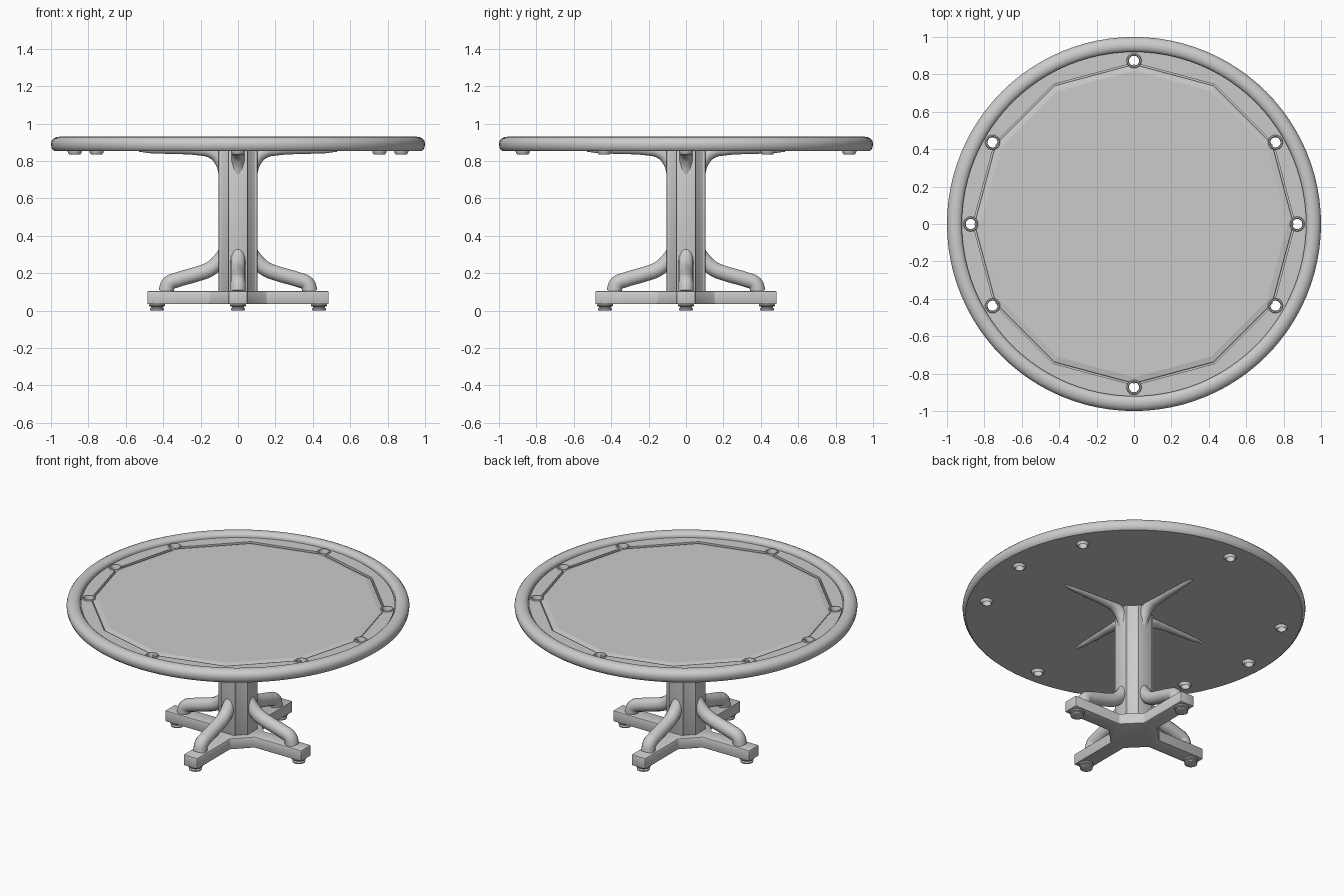
import bpy, bmesh, math
from mathutils import Vector

if "Cube" in bpy.data.objects:
    bpy.data.objects.remove(bpy.data.objects["Cube"])

CUPS = [math.radians(a) for a in (0, 30, 90, 150, 180, 210, 270, 330)]
CUP_R = 0.873


def finish(name, bm, angle=35, smooth=True):
    bmesh.ops.recalc_face_normals(bm, faces=bm.faces)
    me = bpy.data.meshes.new(name)
    bm.to_mesh(me)
    bm.free()
    ob = bpy.data.objects.new(name, me)
    bpy.context.collection.objects.link(ob)
    if smooth:
        smooth_by_angle(ob, angle)
    return ob


def smooth_by_angle(ob, angle=35):
    bpy.ops.object.select_all(action='DESELECT')
    ob.select_set(True)
    bpy.context.view_layer.objects.active = ob
    bpy.ops.object.shade_smooth_by_angle(angle=math.radians(angle))


def lathe(name, profile, segs, closed=False, smooth=True):
    """Revolve (radius, z) points round z; open profiles get flat end caps."""
    bm = bmesh.new()
    rings = [[bm.verts.new((r * math.cos(2 * math.pi * i / segs),
                            r * math.sin(2 * math.pi * i / segs), z)) for i in range(segs)]
             for r, z in profile]
    pairs = list(zip(rings, rings[1:])) + ([(rings[-1], rings[0])] if closed else [])
    for a, b in pairs:
        for i in range(segs):
            j = (i + 1) % segs
            bm.faces.new((a[i], a[j], b[j], b[i]))
    if not closed:
        bm.faces.new(rings[0])
        bm.faces.new(rings[-1])
    return finish(name, bm, smooth=smooth)


def cross_prism(name, quarter, z0, z1, bevel):
    """Extrude an outline made from one quarter repeated four times."""
    bm = bmesh.new()
    pts = []
    q = quarter
    for _ in range(4):
        pts += q
        q = [(-y, x) for x, y in q]
    face = bm.faces.new([bm.verts.new((x, y, z0)) for x, y in pts])
    top = bmesh.ops.extrude_face_region(bm, geom=[face])['geom']
    bmesh.ops.translate(bm, vec=(0, 0, z1 - z0),
                        verts=[v for v in top if isinstance(v, bmesh.types.BMVert)])
    if bevel:
        bmesh.ops.bevel(bm, geom=bm.edges[:], offset=bevel, segments=2, affect='EDGES', profile=0.5)
    return finish(name, bm)


def brace(name, pts):
    """Four round tapered braces along a path of (x, z, radius)."""
    cu = bpy.data.curves.new(name, 'CURVE')
    cu.dimensions = '3D'
    cu.bevel_depth = 1.0
    cu.bevel_resolution = 5
    cu.resolution_u = 6
    cu.use_fill_caps = True
    sp = cu.splines.new('BEZIER')
    sp.bezier_points.add(len(pts) - 1)
    for bp, (x, z, r) in zip(sp.bezier_points, pts):
        bp.co = Vector((x, 0, z))
        bp.radius = r
        bp.handle_left_type = bp.handle_right_type = 'AUTO'
    tmp = bpy.data.objects.new(name, cu)
    bpy.context.collection.objects.link(tmp)
    bpy.context.view_layer.update()
    me = bpy.data.meshes.new_from_object(tmp.evaluated_get(bpy.context.evaluated_depsgraph_get()))
    bpy.data.objects.remove(tmp)
    for i in range(4):
        ob = bpy.data.objects.new(f"{name}_{i + 1}", me)
        ob.rotation_euler.z = i * math.pi / 2
        bpy.context.collection.objects.link(ob)
        if i == 0:
            smooth_by_angle(ob, 50)


def cut(ob, cutter):
    m = ob.modifiers.new('cut', 'BOOLEAN')
    m.operation, m.solver, m.object = 'DIFFERENCE', 'EXACT', cutter
    bpy.context.view_layer.objects.active = ob
    bpy.ops.object.modifier_apply(modifier=m.name)
    bpy.data.objects.remove(cutter)


# Tabletop with rounded rail and recessed track
top = lathe("tabletop", [
    (0.3, 0.853), (0.982, 0.853), (0.991, 0.860), (0.998, 0.875), (1.0, 0.893), (0.996, 0.908),
    (0.986, 0.920), (0.970, 0.928), (0.953, 0.930), (0.937, 0.927), (0.926, 0.919),
    (0.920, 0.910), (0.920, 0.894), (0.914, 0.894), (0.914, 0.902), (0.3, 0.902)], 96)
cut(top, lathe("felt_recess_cutter", [(0.862, 0.882), (0.862, 1.0)], 12, smooth=False))

# Cup holder holes
bm = bmesh.new()
for a in CUPS:
    r = bmesh.ops.create_cone(bm, cap_ends=True, segments=24, radius1=0.035, radius2=0.035, depth=0.3)
    bmesh.ops.translate(bm, verts=r['verts'],
                        vec=(CUP_R * math.cos(a), CUP_R * math.sin(a), 0.88))
cut(top, finish("cup_cutter", bm, smooth=False))
smooth_by_angle(top)

# Padded twelve-sided playing surface
lathe("playing_surface", [(0.853, 0.882), (0.853, 0.893), (0.848, 0.897), (0.82, 0.903)],
      12, smooth=False)

# Open cup holder rings
cup = lathe("cup_holder_1", [
    (0.028, 0.902), (0.031, 0.907), (0.037, 0.907), (0.040, 0.902), (0.034, 0.899), (0.034, 0.853),
    (0.038, 0.852), (0.037, 0.846), (0.030, 0.835), (0.027, 0.837)], 24, closed=True)
for i, a in enumerate(CUPS):
    ob = cup if i == 0 else bpy.data.objects.new(f"cup_holder_{i + 1}", cup.data)
    ob.location = (CUP_R * math.cos(a), CUP_R * math.sin(a), 0)
    if i:
        bpy.context.collection.objects.link(ob)

# Pedestal column with stepped corners
cross_prism("column", [(0.103, -0.052), (0.103, 0.052), (0.091, 0.052), (0.052, 0.091)],
            0.10, 0.856, 0.003)

# Cross-shaped base
cross_prism("base", [(0.485, -0.05), (0.485, 0.05), (0.152, 0.05), (0.05, 0.152)],
            0.034, 0.105, 0.007)

# Curved braces under the top and on the base
brace("lower_brace", [(0.055, 0.335, 0.038), (0.095, 0.272, 0.040), (0.15, 0.222, 0.041),
                      (0.22, 0.195, 0.041), (0.32, 0.166, 0.041), (0.37, 0.144, 0.041),
                      (0.386, 0.098, 0.041)])
brace("upper_brace", [(0.070, 0.735, 0.034), (0.088, 0.795, 0.036), (0.135, 0.845, 0.035),
                      (0.22, 0.861, 0.031), (0.34, 0.863, 0.027), (0.46, 0.860, 0.020),
                      (0.53, 0.859, 0.010)])

# Round levelling feet
foot = lathe("foot_1", [(0.030, 0.0), (0.037, 0.003), (0.038, 0.011), (0.030, 0.016),
                        (0.030, 0.020), (0.042, 0.024), (0.044, 0.030), (0.040, 0.036)], 24)
for i in range(4):
    ob = foot if i == 0 else bpy.data.objects.new(f"foot_{i + 1}", foot.data)
    a = i * math.pi / 2
    ob.location = (0.433 * math.cos(a), 0.433 * math.sin(a), 0)
    if i:
        bpy.context.collection.objects.link(ob)
